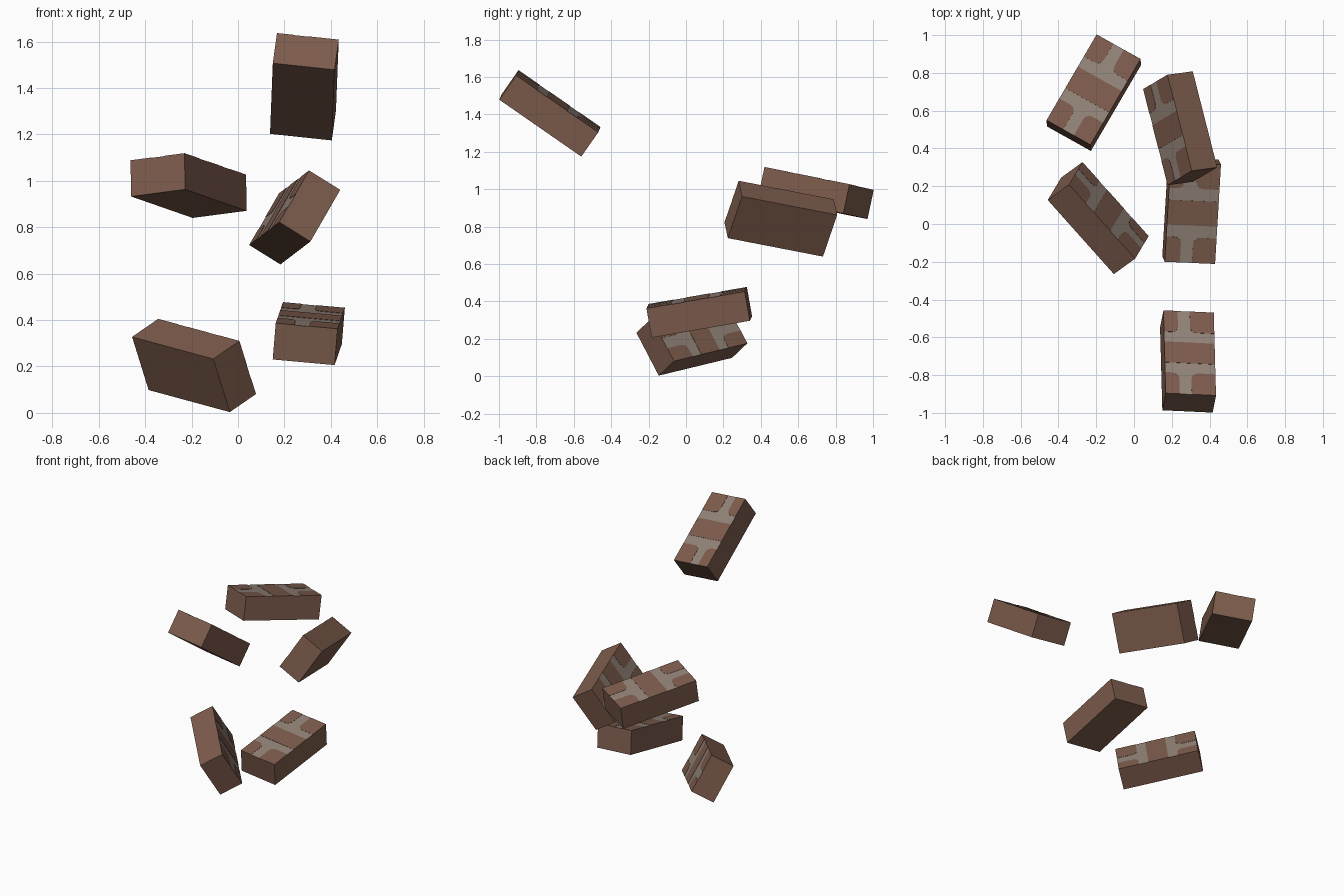
import bpy, bmesh, math
from mathutils import Vector, Matrix

if "Cube" in bpy.data.objects:
    bpy.data.objects.remove(bpy.data.objects["Cube"])

LENGTH, WIDTH, THICK = 0.534, 0.268, 0.158
RAISE = 0.0015  # thickness of the painted brown patches


def material(name, rgb):
    m = bpy.data.materials.new(name)
    m.diffuse_color = (*rgb, 1)
    m.use_nodes = True
    m.node_tree.nodes["Principled BSDF"].inputs["Base Color"].default_value = m.diffuse_color
    return m


BROWN = material("brick brown", (0.205, 0.107, 0.073))
MORTAR = material("mortar grey", (0.285, 0.225, 0.185))


def patch(bm, x0, x1, y0, y1, round_corner=None):
    """Thin brown patch; one corner (sx, sy) may be rounded."""
    z, r = THICK / 2, 0.035
    pts = []
    for sx, sy in ((-1, -1), (1, -1), (1, 1), (-1, 1)):
        x, y = (x0 if sx < 0 else x1), (y0 if sy < 0 else y1)
        if (sx, sy) == round_corner:
            cx, cy = x - sx * r, y - sy * r
            start = math.atan2(sy, sx) - math.pi / 4
            for i in range(4):
                a = start + i * math.pi / 6
                pts.append((cx + r * math.cos(a), cy + r * math.sin(a)))
        else:
            pts.append((x, y))
    top = [bm.verts.new((x, y, z + RAISE)) for x, y in pts]
    low = [bm.verts.new((x, y, z)) for x, y in pts]
    bm.faces.new(top)
    n = len(pts)
    for i in range(n):
        j = (i + 1) % n
        bm.faces.new((low[i], low[j], top[j], top[i]))


def brick(name, centre, along, normal, stem):
    bm = bmesh.new()
    # plain block, with the mortar colour on its patterned face
    bmesh.ops.create_cube(bm, size=1, matrix=Matrix.Diagonal((WIDTH, LENGTH, THICK, 1)))
    bm.normal_update()
    for f in bm.faces:
        f.material_index = 1 if f.normal.z > 0.9 else 0
    # brown patches: a full row in the middle, a split row at each end
    hx, hy = WIDTH / 2, LENGTH / 2
    s0, s1 = (stem - 0.12 - 0.5) * WIDTH, (stem + 0.12 - 0.5) * WIDTH
    inner, outer = 0.125 * LENGTH, 0.245 * LENGTH
    patch(bm, -hx, hx, -inner, inner)
    for s in (-1, 1):
        y0, y1 = sorted((s * outer, s * hy))
        patch(bm, -hx, s0, y0, y1, (1, -s))
        patch(bm, s1, hx, y0, y1, (-1, -s))
    me = bpy.data.meshes.new(name)
    bm.to_mesh(me)
    bm.free()
    me.materials.append(BROWN)
    me.materials.append(MORTAR)
    # tumbling pose from the length direction and patterned-face direction
    y = Vector(along).normalized()
    z = Vector(normal)
    z = (z - y * z.dot(y)).normalized()
    x = y.cross(z)
    rot = Matrix((x, y, z)).transposed().to_4x4()
    ob = bpy.data.objects.new(name, me)
    ob.matrix_world = Matrix.Translation(centre) @ rot
    bpy.context.collection.objects.link(ob)


# name, centre, length direction, patterned-face direction, stem position
brick("brick_top", (0.286, -0.728, 1.405), (-0.012, 0.438, -0.304), (0.018, 0.09, 0.13), 0.4)
brick("brick_back_left", (-0.213, 0.695, 0.979), (0.267, 0.457, -0.093), (-0.002, 0.033, 0.155), 0.5)
brick("brick_back_right", (0.245, 0.507, 0.842), (-0.13, 0.51, -0.099), (-0.134, -0.014, 0.082), 0.42)
brick("brick_low_right", (0.305, 0.071, 0.341), (0.031, 0.522, 0.09), (0.013, -0.027, 0.156), 0.42)
brick("brick_low_left", (-0.19, 0.031, 0.204), (0.35, -0.392, -0.095), (0.108, 0.085, 0.078), 0.42)
